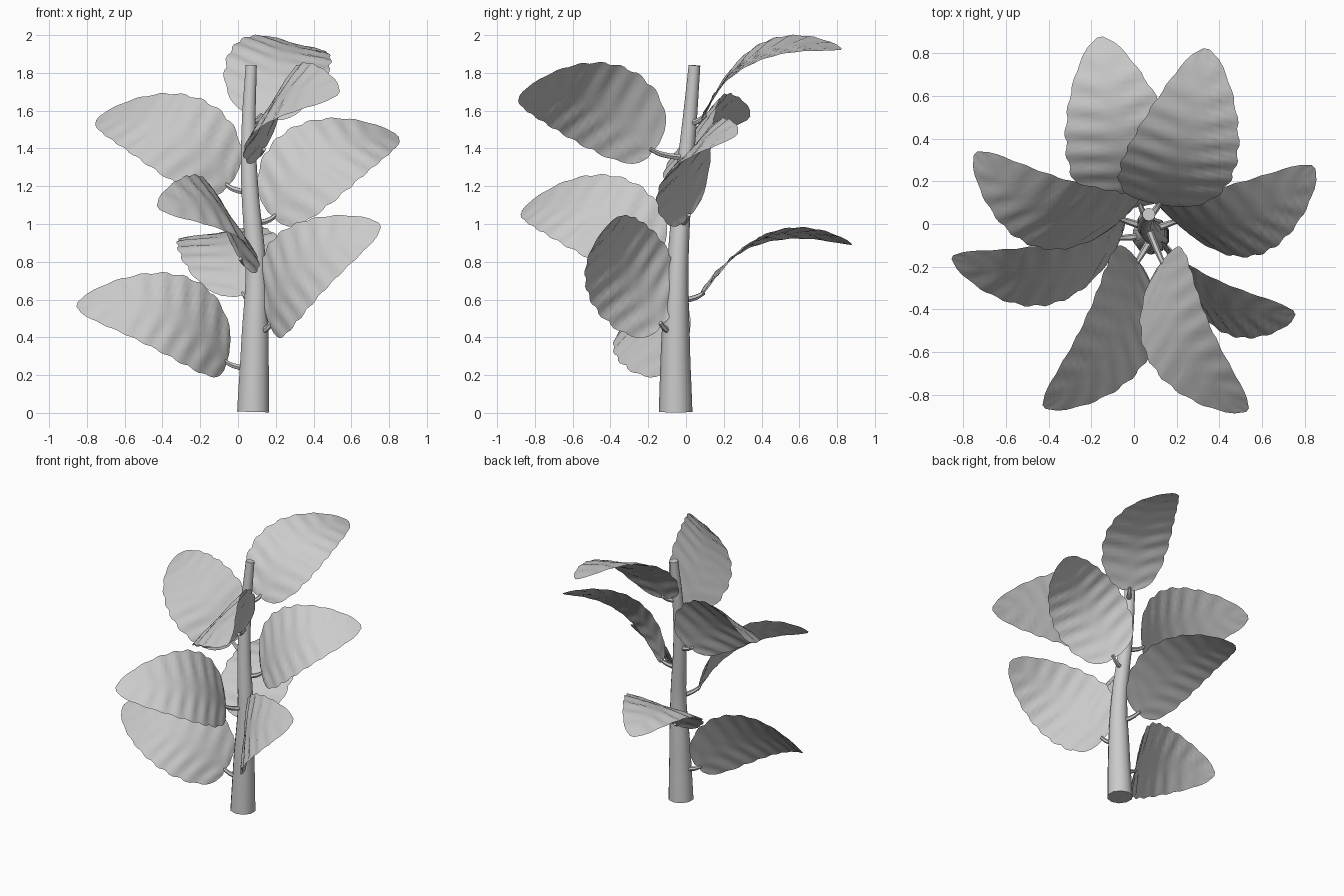
import bpy, bmesh, math
from mathutils import Vector

if "Cube" in bpy.data.objects:
    bpy.data.objects.remove(bpy.data.objects["Cube"])

grey = bpy.data.materials.new("plain grey")
grey.diffuse_color = (0.6, 0.6, 0.6, 1)
grey.use_nodes = True
grey.node_tree.nodes["Principled BSDF"].inputs["Base Color"].default_value = grey.diffuse_color


def finish(obj, angle):
    obj.data.materials.clear()
    obj.data.materials.append(grey)
    bpy.ops.object.select_all(action='DESELECT')
    obj.select_set(True)
    bpy.context.view_layer.objects.active = obj
    if obj.type == 'CURVE':
        bpy.ops.object.convert(target='MESH')
    bpy.ops.object.shade_smooth_by_angle(angle=math.radians(angle))


def tube(name, points, sides_res, steps):
    """Tapered tube through (x, y, z, radius) points."""
    cu = bpy.data.curves.new(name, 'CURVE')
    cu.dimensions = '3D'
    cu.bevel_depth = 1.0
    cu.bevel_resolution = sides_res
    cu.resolution_u = steps
    cu.use_fill_caps = True
    sp = cu.splines.new('BEZIER')
    sp.bezier_points.add(len(points) - 1)
    for bp, (x, y, z, r) in zip(sp.bezier_points, points):
        bp.co = (x, y, z)
        bp.radius = r
        bp.handle_left_type = bp.handle_right_type = 'AUTO'
    obj = bpy.data.objects.new(name, cu)
    bpy.context.collection.objects.link(obj)
    finish(obj, 45)


def leaf(name, base, tip, roll, arch=0.18, rows=34, half=5, width=0.265, lobes=8):
    """Arched blade with scalloped rim and slanted vein ridges."""
    base, tip = Vector(base), Vector(tip)
    along = tip - base
    x = along.normalized()
    y0 = Vector((0, 0, 1)).cross(x).normalized()
    n0 = x.cross(y0)
    c, s = math.cos(math.radians(roll)), math.sin(math.radians(roll))
    y, n = y0 * c + n0 * s, n0 * c - y0 * s
    bm = bmesh.new()
    grid = []
    for i in range(rows + 1):
        t = 0.003 + 0.994 * (i / rows) ** 1.15
        w = width * math.sin(math.pi * t ** 0.66) ** 0.56
        w *= 0.965 + 0.07 * abs(math.sin(math.pi * lobes * t))
        # Rolled blades sweep up towards their raised edge
        sweep = 0.055 * s * math.sin(math.pi * t ** 0.5)
        row = []
        for j in range(-half, half + 1):
            v = j / half
            ridge = 0.008 * math.sin(math.pi * abs(v) ** 1.2 * 0.9) * min(
                1, w / 0.15) * math.cos(2 * math.pi * lobes * (t - 0.08 * abs(v)))
            rise = arch * 4 * t * (1 - t) + ridge
            row.append(bm.verts.new(base + along * t + y * (w * v + sweep) + n * rise))
        grid.append(row)
    for a, b in zip(grid, grid[1:]):
        for j in range(2 * half):
            bm.faces.new((a[j], b[j], b[j + 1], a[j + 1]))
    me = bpy.data.meshes.new(name)
    bm.to_mesh(me)
    bm.free()
    obj = bpy.data.objects.new(name, me)
    bpy.context.collection.objects.link(obj)
    finish(obj, 60)


# Stem: centre line with radius
stem = [(0.08, -0.055, 0.005, 0.089), (0.09, -0.055, 0.4, 0.075),
        (0.095, -0.045, 0.76, 0.057), (0.062, -0.015, 1.2, 0.047),
        (0.056, 0.015, 1.5, 0.039), (0.07, 0.045, 1.84, 0.031)]
tube("stem", stem, 3, 5)


def stem_at(z):
    for a, b in zip(stem, stem[1:]):
        if z <= b[2]:
            f = (z - a[2]) / (b[2] - a[2])
            return Vector(a[:3]).lerp(Vector(b[:3]), f)


# Leaves spiral up the stem: base, tip, roll (positive lifts the left edge), arch
leaves = [((-0.06, -0.065, 0.26), (-0.855, -0.155, 0.575), -55, 0.18),
          ((0.17, -0.13, 0.455), (0.755, -0.415, 0.995), 65, 0.155),
          ((0.03, 0.08, 0.62), (-0.16, 0.88, 0.89), -9, 0.18),
          ((0.02, -0.17, 0.80), (-0.425, -0.86, 1.085), -46, 0.18),
          ((0.19, 0.01, 1.03), (0.845, 0.27, 1.47), 43, 0.18),
          ((-0.055, 0.02, 1.195), (-0.745, 0.335, 1.56), -45, 0.18),
          ((0.13, -0.175, 1.38), (0.535, -0.875, 1.69), 48, 0.18),
          ((0.12, 0.09, 1.56), (0.34, 0.825, 1.925), 16, 0.18)]
for k, (base, tip, roll, arch) in enumerate(leaves, 1):
    leaf(f"leaf_{k}", base, tip, roll, arch)
    # Short bent stalk joining the leaf to the stem
    b = Vector(base)
    start = stem_at(b.z - 0.03)
    knee = start.lerp(b, 0.75)
    knee.z = b.z - 0.01
    end = b + (Vector(tip) - b) * 0.02 + Vector((0, 0, 0.01))
    tube(f"leaf_stalk_{k}", [(*start, 0.018), (*knee, 0.015), (*end, 0.011)], 1, 4)
